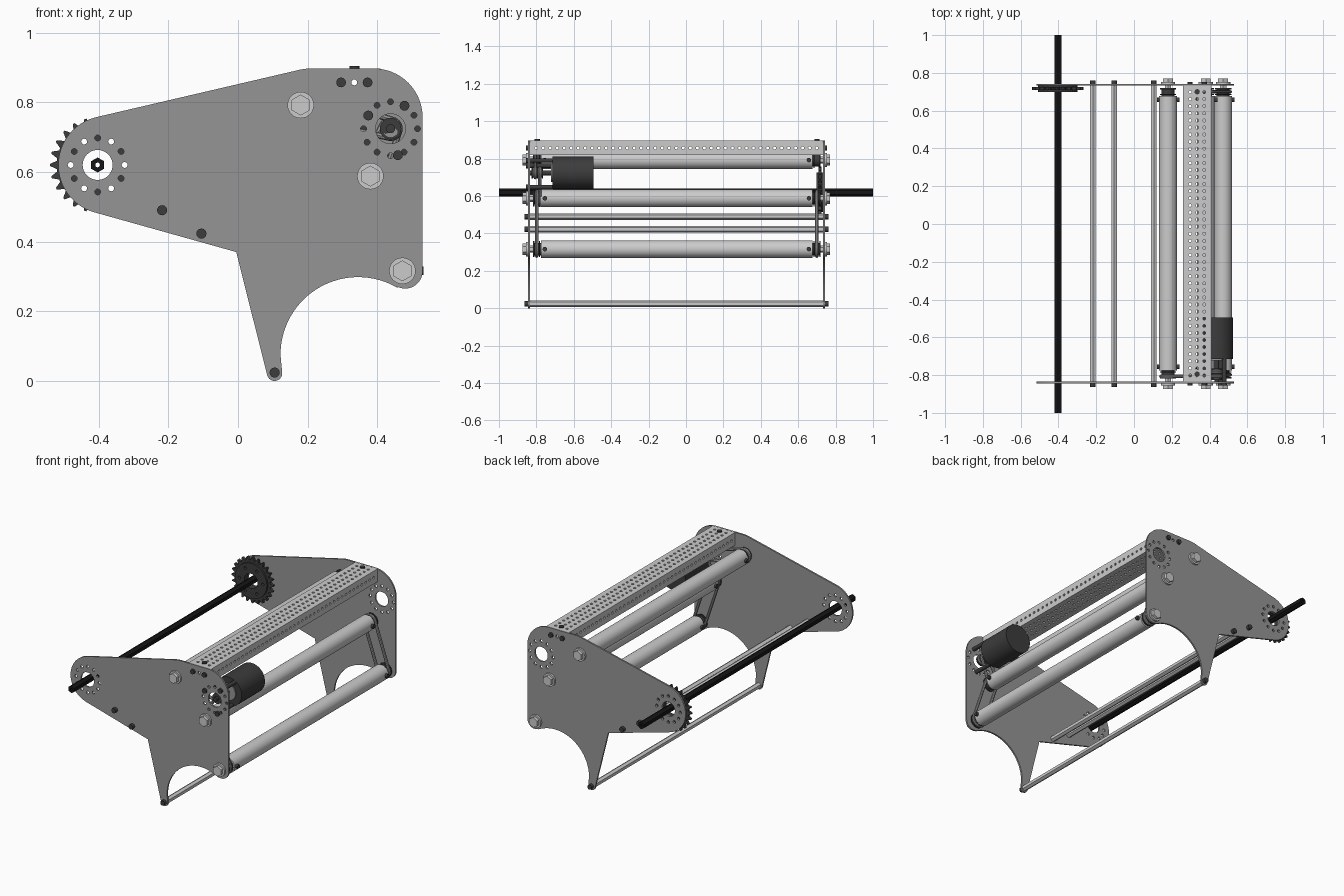
import bpy, bmesh, math
from mathutils import Vector

if "Cube" in bpy.data.objects:
    bpy.data.objects.remove(bpy.data.objects["Cube"])

def material(name, v):
    m = bpy.data.materials.new(name)
    m.diffuse_color = (v, v, v, 1)
    m.use_nodes = True
    m.node_tree.nodes["Principled BSDF"].inputs["Base Color"].default_value = m.diffuse_color
    return m

PLATE, DARK, BLACK = material("plate_grey", 0.3), material("dark_grey", 0.045), material("black", 0.008)
YF, YB = -0.84, 0.737          # side plate centres
XZ, YZ = (math.pi / 2, 0, 0), (math.pi / 2, 0, math.pi / 2)

def add(name, mesh, mat):
    if mat:
        mesh.materials.clear()
        mesh.materials.append(mat)
    ob = bpy.data.objects.new(name, mesh)
    bpy.context.collection.objects.link(ob)
    mesh.shade_smooth()
    mesh.set_sharp_from_angle(angle=math.radians(32))
    return ob

def cyl(name, p0, p1, r, seg=32, mat=None):
    p0, p1 = Vector(p0), Vector(p1)
    bm = bmesh.new()
    bmesh.ops.create_cone(bm, cap_ends=True, segments=seg, radius1=r, radius2=r, depth=(p1 - p0).length)
    me = bpy.data.meshes.new(name)
    bm.to_mesh(me)
    bm.free()
    ob = add(name, me, mat)
    ob.location = (p0 + p1) / 2
    ob.rotation_euler = (p1 - p0).to_track_quat('Z', 'Y').to_euler()
    return ob

def ycyl(name, c, y0, y1, r, seg=32, mat=None):
    return cyl(name, (c[0], y0, c[1]), (c[0], y1, c[1]), r, seg, mat)

def curve_mesh(name, cu, mat):
    tmp = bpy.data.objects.new(name, cu)
    bpy.context.collection.objects.link(tmp)
    dg = bpy.context.evaluated_depsgraph_get()
    me = bpy.data.meshes.new_from_object(tmp.evaluated_get(dg))
    bpy.data.objects.remove(tmp)
    return add(name, me, mat)

def spline(cu, pts):
    s = cu.splines.new('POLY')
    s.points.add(len(pts) - 1)
    for p, q in zip(s.points, pts):
        p.co = (q[0], q[1], 0, 1)
    s.use_cyclic_u = True

def sheet(name, loops, thick, loc, rot=(0, 0, 0), mat=None):
    """Flat outline with holes, given a thickness."""
    cu = bpy.data.curves.new(name, 'CURVE')
    cu.dimensions, cu.fill_mode, cu.extrude = '2D', 'BOTH', thick / 2
    for l in loops:
        spline(cu, l)
    ob = curve_mesh(name, cu, mat)
    ob.location, ob.rotation_euler = loc, rot
    return ob

def arc(cx, cy, r, a0, a1, n=16):
    return [(cx + r * math.cos(math.radians(a0 + (a1 - a0) * i / n)),
             cy + r * math.sin(math.radians(a0 + (a1 - a0) * i / n))) for i in range(n + 1)]

def circle(c, r, n=24, start=0):
    return arc(c[0], c[1], r, start, start + 360, n)[:-1]

def ring(c, r, hole, n=12):
    return [circle(p, hole, 12) for p in circle(c, r, n)]

def belt(name, c1, r1, c2, r2, y):
    d = Vector(c2) - Vector(c1)
    a = math.degrees(math.atan2(d.y, d.x))
    b = math.degrees(math.acos((r1 - r2) / d.length))
    cu = bpy.data.curves.new(name, 'CURVE')
    cu.dimensions, cu.bevel_depth, cu.bevel_resolution = '3D', 0.009, 2
    spline(cu, arc(*c1, r1, a + b, a + 360 - b) + arc(*c2, r2, a - b, a + b))
    ob = curve_mesh(name, cu, PLATE)
    ob.location, ob.rotation_euler = (0, y, 0), XZ

AXLE, HUB = (-0.403, 0.62), (0.438, 0.724)
TOP, MID, LOW = (0.18, 0.792), (0.38, 0.588), (0.472, 0.316)
RODS = [(-0.218, 0.49), (-0.105, 0.423), (0.105, 0.024)]

# side plates
outline = (arc(-0.375, 0.62, 0.141, 255, 102.7, 32) + arc(0.21, 0.747, 0.15, 102.7, 90, 5)
           + arc(0.39, 0.757, 0.14, 90, 0) + arc(0.48, 0.315, 0.05, 0, -120)
           + arc(0.345, 0.075, 0.223, 59, 180, 32) + arc(0.105, 0.022, 0.022, 0, -165)
           + [(-0.005, 0.37)])
holes = [circle(AXLE, 0.043, 32), circle(HUB, 0.043, 32), circle((0.334, 0.857), 0.0085, 12)]
holes += ring(AXLE, 0.0775, 0.0085) + ring(HUB, 0.0775, 0.0085)
for label, y in (("front", YF), ("back", YB)):
    sheet(label + "_side_plate", [outline] + holes, 0.01, (0, y, 0), XZ, PLATE)

# perforated box beam
ys = [(YF + YB) / 2 + (i - 20) * 0.0375 for i in range(41)]
y0, y1, x0, x1 = YF + 0.005, YB - 0.005, 0.26, 0.409
rect = [(x0, y0), (x1, y0), (x1, y1), (x0, y1)]
grid = [circle((x, y), 0.0078, 10) for y in ys for x in (0.297, 0.3345, 0.372)]
for label, z in (("top", 0.8925), ("bottom", 0.8235)):
    sheet("beam_" + label, [rect] + grid, 0.008, (0, 0, z), mat=None)
wall = [(y0, 0.8275), (y1, 0.8275), (y1, 0.8885), (y0, 0.8885)]
for label, x in (("left", x0 + 0.004), ("right", x1 - 0.004)):
    sheet("beam_wall_" + label, [wall] + [circle((y, 0.857), 0.0078, 10) for y in ys],
          0.008, (x, 0, 0), YZ)
for y in (-0.795, 0.70):
    cyl("beam_top_bolt", (0.3345, y, 0.89), (0.3345, y, 0.904), 0.014, 16, DARK)
for x in (0.296, 0.372):
    for s, y in ((-1, YF), (1, YB)):
        ycyl("beam_end_bolt", (x, 0.857), y, y + s * 0.016, 0.014, 16, DARK)

# rollers with end pulleys, shafts and hex bolts
for label, c in (("top", TOP), ("middle", MID), ("lower", LOW)):
    ycyl(label + "_roller", c, -0.775, 0.677, 0.047, 48)
    ycyl(label + "_roller_shaft", c, YF, YB, 0.019, 6)
    for s, plate, end in ((-1, YF, -0.775), (1, YB, 0.677)):
        ycyl("roller_pulley", c, end, end + s * 0.04, 0.034, 32, DARK)
        for k in (0.005, 0.036):
            ycyl("pulley_flange", c, end + s * k, end + s * (k + 0.006), 0.043, 32, DARK)
        ycyl("bolt_washer", c, plate, plate + s * 0.016, 0.038)
        ycyl("hex_bolt", c, plate + s * 0.016, plate + s * 0.033, 0.03, 6)
        y = end - s * 0.02
        cyl("roller_cross_bolt", (c[0] - 0.058, y, c[1]), (c[0] + 0.061, y, c[1]), 0.012, 12, DARK)

# drive belts
for y in (-0.798, 0.70):
    belt("lower_belt", MID, 0.038, LOW, 0.038, y)
belt("top_belt", HUB, 0.026, TOP, 0.038, -0.806)
belt("middle_belt", HUB, 0.026, MID, 0.038, -0.782)

# hex cross rods
for c in RODS:
    ycyl("cross_rod", c, YF, YB, 0.0175, 6)
    for s, y in ((-1, YF), (1, YB)):
        ycyl("rod_end_bolt", c, y, y + s * 0.024, 0.0145, 16, DARK)

# hollow hex axle
sheet("hex_axle", [circle(AXLE, 0.0215, 6, 90), circle(AXLE, 0.007, 12)], 2, (0, 0, 0), XZ, BLACK)

# sprocket
teeth = []
for i in range(24):
    for k, r in ((-0.38, 0.118), (-0.08, 0.137), (0.08, 0.137), (0.38, 0.118)):
        t = (i + k) * math.tau / 24
        teeth.append((AXLE[0] + r * math.cos(t), AXLE[1] + r * math.sin(t)))
bore = [circle(AXLE, 0.044, 32)] + ring(AXLE, 0.0775, 0.0085, 6)
sheet("sprocket_teeth", [teeth] + bore, 0.016, (0, 0.717, 0), XZ, DARK)
sheet("sprocket_body", [circle(AXLE, 0.105, 48)] + bore, 0.034, (0, 0.715, 0), XZ, DARK)

# motor with standoffs, output shaft and pulley
ycyl("motor_body", HUB, -0.715, -0.495, 0.087, 48, DARK)
ycyl("motor_face", HUB, -0.722, -0.71, 0.05, 32, PLATE)
ycyl("motor_shaft", HUB, YF, -0.72, 0.013, 16, DARK)
ycyl("motor_pulley", HUB, -0.825, -0.765, 0.024, 24, PLATE)
for y in (-0.825, -0.797, -0.771):
    ycyl("motor_pulley_flange", HUB, y, y + 0.006, 0.031, 24, DARK)
for c in ((0.374, 0.762), (0.478, 0.79), (0.459, 0.648)):
    ycyl("motor_standoff", c, YF, -0.71, 0.012, 16, DARK)
    ycyl("standoff_bolt", c, YF - 0.016, YF, 0.014, 16, DARK)
